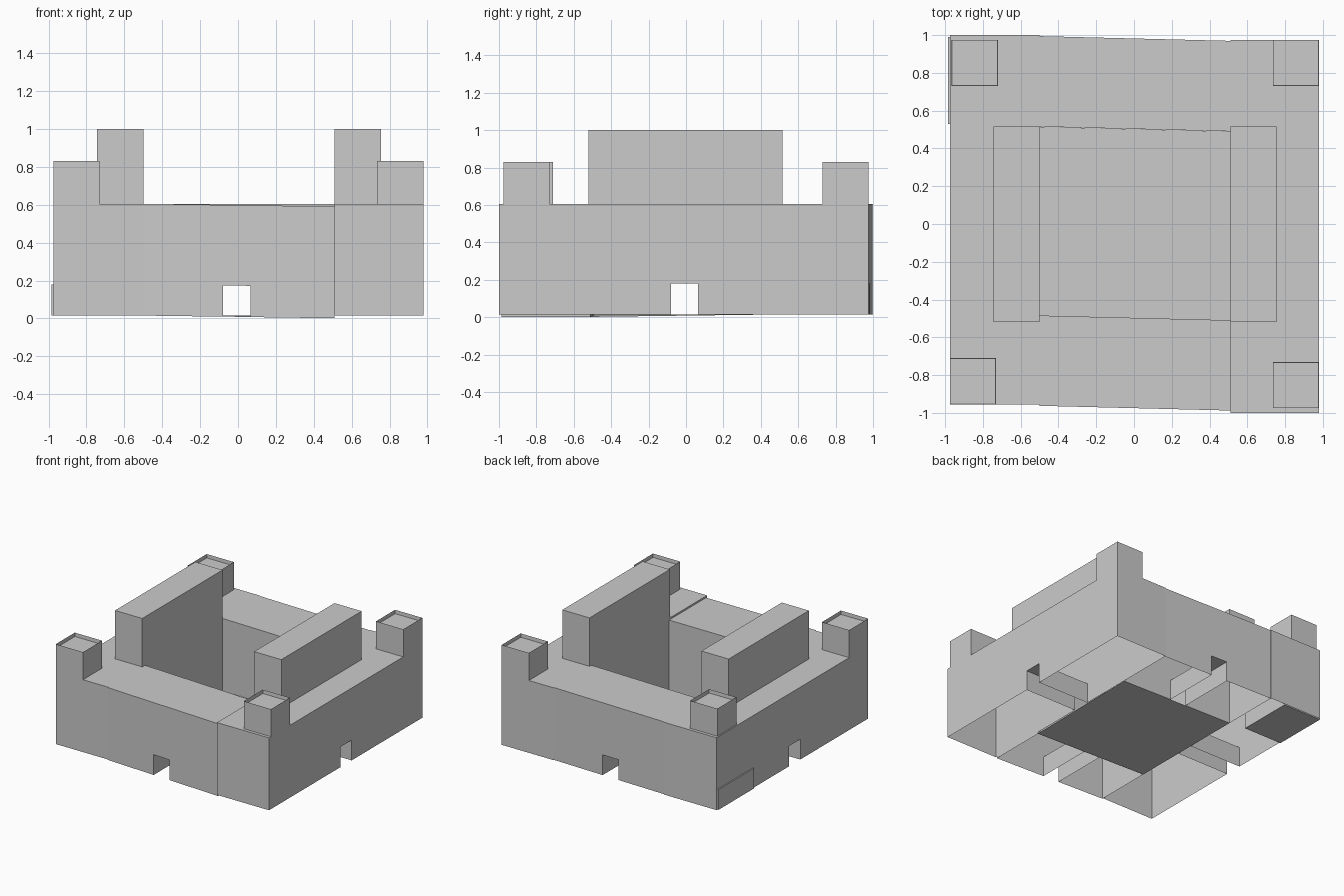
import bpy, bmesh

if "Cube" in bpy.data.objects:
    bpy.data.objects.remove(bpy.data.objects["Cube"])

BASE, TOP = 0.015, 0.605


def finish(name, bm):
    bmesh.ops.recalc_face_normals(bm, faces=bm.faces)
    me = bpy.data.meshes.new(name)
    bm.to_mesh(me)
    bm.free()
    ob = bpy.data.objects.new(name, me)
    bpy.context.collection.objects.link(ob)
    return ob


def box_bm(x0, x1, y0, y1, z0, z1):
    bm = bmesh.new()
    bmesh.ops.create_cube(bm, size=1)
    for v in bm.verts:
        v.co = (x1 if v.co.x > 0 else x0,
                y1 if v.co.y > 0 else y0,
                z1 if v.co.z > 0 else z0)
    return bm


def box(name, *bounds):
    return finish(name, box_bm(*bounds))


def wall_block(name, along, a0, a1, d0, d1, shear=0.0, drop=0.0):
    """Open-bottomed wall block with a tunnel notch running through its depth."""
    n0, n1, nz = -0.08, 0.065, 0.18
    prof = [(a0, BASE), (n0, BASE), (n0, nz), (n1, nz),
            (n1, BASE), (a1, BASE), (a1, TOP), (a0, TOP)]
    bm = bmesh.new()
    rings = []
    for d in (d0, d1):
        ring = []
        for a, z in prof:
            t = (a - a0) / (a1 - a0)
            co = (a, d + shear * (t - 0.5), z - drop * t) if along == 'X' else (d, a, z)
            ring.append(bm.verts.new(co))
        bm.faces.new(ring)
        rings.append(ring)
    for i in range(8):
        if i in (0, 4):        # underside stays open
            continue
        j = (i + 1) % 8
        bm.faces.new((rings[0][i], rings[0][j], rings[1][j], rings[1][i]))
    return finish(name, bm)


# Four hollow wall blocks around the courtyard
wall_block("left_wall", 'Y', -0.955, 1.0, -0.975, -0.5)
wall_block("right_wall", 'Y', -1.0, 0.975, 0.51, 0.98)
wall_block("front_wall", 'X', -0.5, 0.51, -0.975, -0.497, -0.025, 0.014)
wall_block("back_wall", 'X', -0.5, 0.51, 0.503, 0.982, -0.025)

# Courtyard floor: a single sheet
bm = bmesh.new()
bm.faces.new([bm.verts.new(p) for p in
              ((-0.5, -0.49, BASE), (0.51, -0.51, 0.002),
               (0.51, 0.49, BASE), (-0.5, 0.515, BASE))])
finish("courtyard_floor", bm)

# Low closed block under the back left corner
box("corner_footing", -0.985, -0.64, 0.53, 0.99, BASE, 0.18)

# Tall parapets along both sides of the courtyard
box("left_parapet", -0.745, -0.5, -0.52, 0.515, TOP - 0.005, 1.0)
box("right_parapet", 0.51, 0.755, -0.52, 0.515, TOP - 0.005, 1.0)

# Corner turrets with a slightly sunken top
W = 0.245
for name, x, y in (("front_left_turret", -0.975, -0.955),
                   ("front_right_turret", 0.735, -0.975),
                   ("back_left_turret", -0.965, 0.73),
                   ("back_right_turret", 0.735, 0.73)):
    bm = box_bm(x, x + W, y, y + W, TOP - 0.005, 0.83)
    bm.normal_update()
    top = [f for f in bm.faces if f.normal.z > 0.5]
    bmesh.ops.inset_region(bm, faces=top, thickness=0.003)
    for v in top[0].verts:
        v.co.z -= 0.03
    finish(name, bm)
